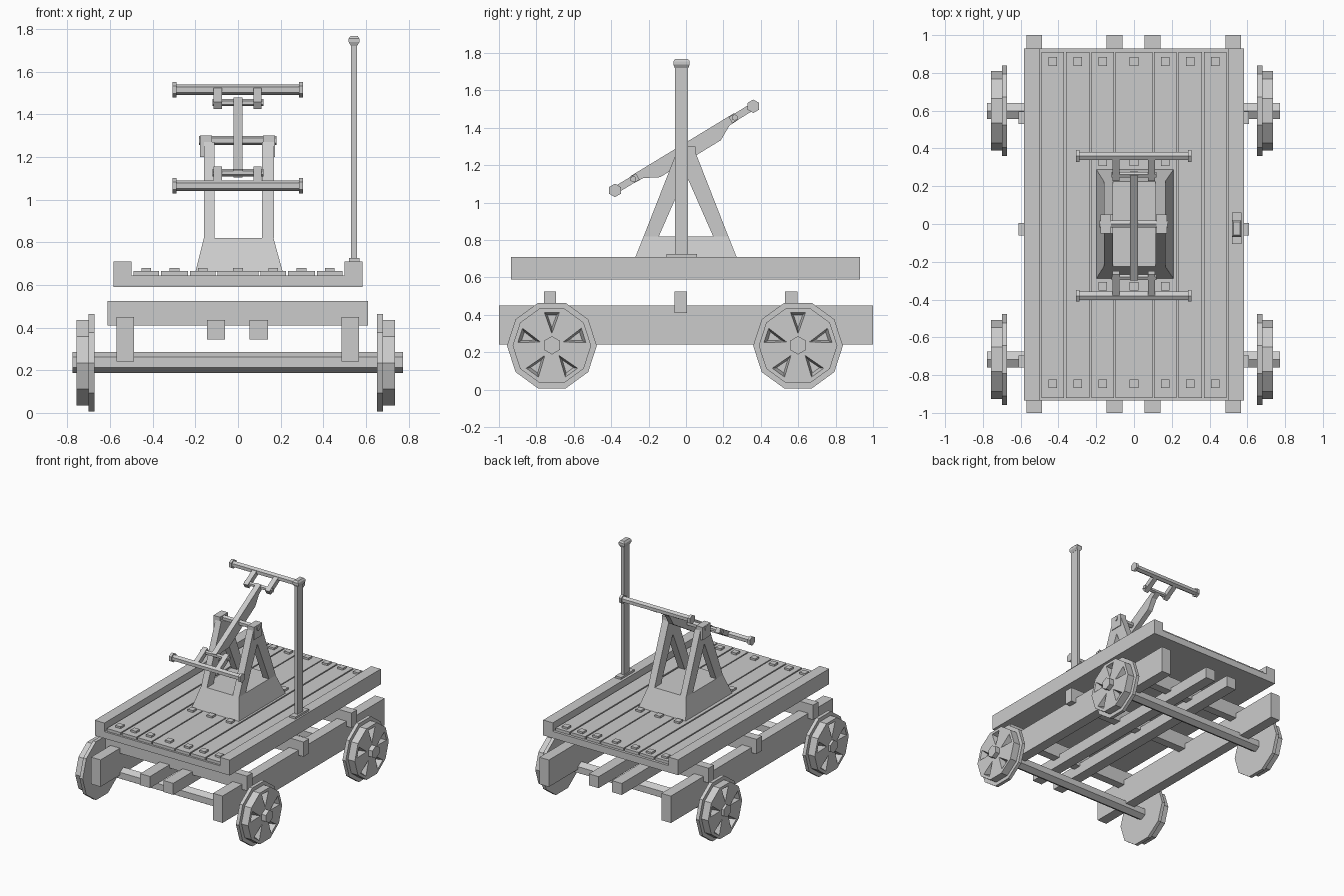
import bpy, bmesh, math
from mathutils import Vector, Matrix

cube = bpy.data.objects.get("Cube")
if cube:
    bpy.data.objects.remove(cube, do_unlink=True)

grey = bpy.data.materials.new("plain_grey")
grey.use_nodes = True
colour = (0.6, 0.6, 0.6, 1)
grey.diffuse_color = colour
for node in grey.node_tree.nodes:
    if node.type == "BSDF_PRINCIPLED":
        node.inputs["Base Color"].default_value = colour


def loft(name, rings):
    """Solid through a series of matching point rings, capped at both ends."""
    bm = bmesh.new()
    loops = [[bm.verts.new(p) for p in ring] for ring in rings]
    for a, b in zip(loops, loops[1:]):
        for i in range(len(a)):
            j = (i + 1) % len(a)
            bm.faces.new((a[i], a[j], b[j], b[i]))
    bm.faces.new(loops[0])
    bm.faces.new(loops[-1])
    bmesh.ops.recalc_face_normals(bm, faces=bm.faces)
    mesh = bpy.data.meshes.new(name)
    bm.to_mesh(mesh)
    bm.free()
    mesh.materials.append(grey)
    obj = bpy.data.objects.new(name, mesh)
    bpy.context.scene.collection.objects.link(obj)
    return obj


def rect(cx, cy, z, hx, hy):
    return [(cx + sx * hx, cy + sy * hy, z)
            for sx, sy in ((-1, -1), (1, -1), (1, 1), (-1, 1))]


def box(name, x, y, z):
    cx, cy = sum(x) / 2, sum(y) / 2
    hx, hy = (x[1] - x[0]) / 2, (y[1] - y[0]) / 2
    return loft(name, [rect(cx, cy, h, hx, hy) for h in z])


def plate(name, profile, x):
    """Extrude a (y, z) profile along x."""
    return loft(name, [[(h, p[0], p[1]) for p in profile] for h in x])


def ngon(cy, cz, r, n, turn=0.0):
    return [(cy + r * math.cos(math.tau * i / n + turn),
             cz + r * math.sin(math.tau * i / n + turn)) for i in range(n)]


def hex_bar(name, cy, cz, r, x):
    return plate(name, ngon(cy, cz, r, 6, math.pi / 6), x)


# Deck: base, side rails, planks and bolts
box("deck_base", (-0.55, 0.55), (-0.935, 0.93), (0.59, 0.643))
for side, name in ((-1, "right_rail"), (1, "left_rail")):
    box(name, sorted((side * 0.5, side * 0.583)), (-0.935, 0.93), (0.59, 0.71))
planks = ((-0.49, -0.37), (-0.36, -0.235), (-0.225, -0.105), (-0.097, 0.097),
          (0.105, 0.225), (0.235, 0.36), (0.37, 0.49))
for x in planks:
    box("plank", x, (-0.92, 0.91), (0.64, 0.665))
    mid = sum(x) / 2
    rows = [-0.845, 0.86] + ([-0.33, 0.33] if abs(mid) < 0.2 else [])
    for y in rows:
        box("bolt", (mid - 0.023, mid + 0.023), (y - 0.023, y + 0.023), (0.66, 0.68))

# Underframe: outer sills, inner stringers, cross beams
for x in ((-0.57, -0.488), (0.485, 0.567)):
    box("sill", x, (-1, 1), (0.24, 0.45))
for x in ((-0.145, -0.06), (0.055, 0.14)):
    box("stringer", x, (-1, 1), (0.345, 0.435))
for y in ((-0.76, -0.695), (-0.062, 0.005), (0.53, 0.596)):
    box("cross_beam", (-0.612, 0.61), y, (0.41, 0.525))


# Wheels: flanged ten-sided discs with five tapered pockets outside
def wheel(side, inner, cy):
    cz = 0.235
    steps = ((inner, 0.24), (inner + 0.027, 0.24), (inner + 0.027, 0.21), (inner + 0.085, 0.21))
    disc = loft("wheel", [[(side * x, y, z) for y, z in ngon(cy, cz, r, 10)]
                          for x, r in steps])
    outer = inner + 0.085
    for k in range(5):
        spin = Matrix.Rotation(math.tau * k / 5, 2)
        rings = []
        for x, s in ((outer + 0.01, 1.1), (outer - 0.045, 0.6)):
            ring = []
            for p, q in ((0, 0.065), (0.04, 0.178), (-0.04, 0.178)):
                v = spin @ Vector((p * s, 0.14 + (q - 0.14) * s))
                ring.append((side * x, cy + v.x, cz + v.y))
            rings.append(ring)
        cutter = loft("pocket_cutter", rings)
        cutter.hide_render = True
        cutter.hide_viewport = True
        mod = disc.modifiers.new("pocket", "BOOLEAN")
        mod.operation = "DIFFERENCE"
        mod.solver = "EXACT"
        mod.object = cutter
    # Apply the pockets, then drop the cutters
    bpy.context.view_layer.update()
    graph = bpy.context.evaluated_depsgraph_get()
    cut_mesh = bpy.data.meshes.new_from_object(disc.evaluated_get(graph))
    cutters = [m.object for m in disc.modifiers]
    disc.modifiers.clear()
    disc.data = cut_mesh
    for c in cutters:
        bpy.data.objects.remove(c, do_unlink=True)


for y in (-0.717, 0.599):
    hex_bar("axle", y, 0.237, 0.049, (-0.777, 0.773))
    wheel(-1, 0.673, y)
    wheel(1, 0.652, y)

# Pump tower: tapered base, two A-frames, bearings and shaft
loft("tower_base", [rect(0.005, 0, 0.66, 0.205, 0.29), rect(0.003, 0, 0.82, 0.163, 0.226)])
leg = [(-0.226, 0.82), (-0.145, 0.82), (0, 1.15), (0, 1.27), (-0.05, 1.27)]
for x in ((-0.16, -0.11), (0.113, 0.168)):
    for s in (-1, 1):
        plate("tower_leg", [(s * y, z) for y, z in leg], x)
for x in (-0.15, 0.146):
    box("bearing", (x - 0.028, x + 0.028), (-0.05, 0.05), (1.2, 1.3))
hex_bar("pivot_shaft", 0, 1.277, 0.022, (-0.183, 0.18))

# Rocking lever, laid out along its own slope
SLOPE = math.radians(31.3)


def tilt(u, v):
    return (-0.01 + u * math.cos(SLOPE) - v * math.sin(SLOPE),
            1.29 + u * math.sin(SLOPE) + v * math.cos(SLOPE))


half = [(0.325, 0.022), (0.325, -0.02), (0.27, -0.022), (0.19, -0.065)]
lever = half + [(-u, v) for u, v in reversed(half)]
plate("lever", [tilt(u, v) for u, v in lever], (-0.022, 0.02))

# Handles at both ends of the lever
for s in (-1, 1):
    hex_bar("fork_bar", *tilt(s * 0.317, 0), 0.017, (-0.12, 0.12))
    for x in (-0.095, 0.092):
        arm = [(0.29, -0.019), (0.43, -0.019), (0.43, 0.019), (0.29, 0.019)]
        plate("fork_arm", [tilt(s * u, v) for u, v in arm], (x - 0.019, x + 0.019))
    cy, cz = tilt(s * 0.433, 0)
    hex_bar("handle", cy, cz, 0.025, (-0.3, 0.3))
    for x in ((-0.308, -0.288), (0.286, 0.305)):
        hex_bar("handle_cap", cy, cz, 0.036, x)

# Brake post at the left side: foot, post and cap
box("post_foot", (0.52, 0.57), (-0.105, 0.06), (0.7, 0.726))
box("brake_post", (0.529, 0.557), (-0.06, 0.01), (0.7, 1.74))
loft("post_cap", [rect(0.544, -0.024, z, hx, hy) for z, hx, hy in (
    (1.72, 0.014, 0.036), (1.738, 0.025, 0.044), (1.755, 0.025, 0.044), (1.768, 0.016, 0.034))])
